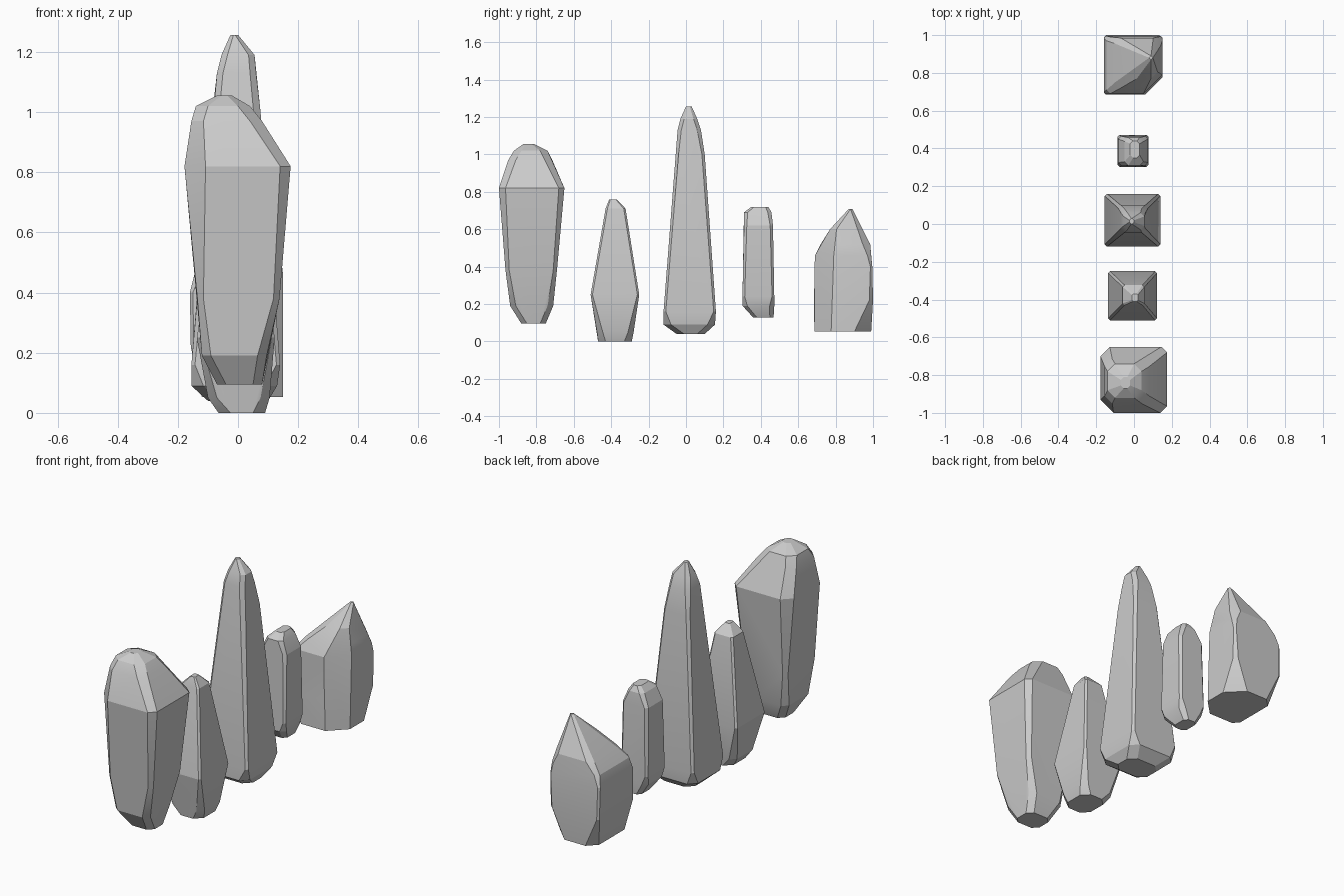
import bpy, bmesh, math


def ring(z, x0, x1, y0, y1, cut):
    """Rectangle at height z with chamfered corners (cut: one value or per corner)."""
    a, b, c, d = cut if isinstance(cut, tuple) else (cut,) * 4
    return [(x0 + a, y0, z), (x1 - b, y0, z), (x1, y0 + b, z), (x1, y1 - c, z),
            (x1 - c, y1, z), (x0 + d, y1, z), (x0, y1 - d, z), (x0, y0 + a, z)]


def crystal(name, layers):
    """Faceted crystal: convex hull around stacked chamfered rings."""
    bm = bmesh.new()
    for layer in layers:
        for p in ring(*layer):
            bm.verts.new(p)
    bmesh.ops.remove_doubles(bm, verts=bm.verts, dist=0.002)
    res = bmesh.ops.convex_hull(bm, input=bm.verts)
    loose = [v for v in bm.verts if not v.link_faces]
    bmesh.ops.delete(bm, geom=loose, context='VERTS')
    bmesh.ops.dissolve_limit(bm, angle_limit=math.radians(4),
                             verts=bm.verts, edges=bm.edges)
    bmesh.ops.recalc_face_normals(bm, faces=bm.faces)
    me = bpy.data.meshes.new(name)
    bm.to_mesh(me)
    bm.free()
    ob = bpy.data.objects.new(name, me)
    bpy.context.collection.objects.link(ob)
    bpy.ops.object.select_all(action='DESELECT')
    ob.select_set(True)
    bpy.context.view_layer.objects.active = ob
    bpy.ops.object.shade_smooth_by_angle(angle=math.radians(18))


# layers: z, x0, x1, y0, y1, corner cut
# Broad rounded crystal at the front
crystal("broad_crystal", [
    (.095, -.07, .08, -.88, -.75, .03),
    (.19, -.12, .095, -.94, -.71, .03),
    (.38, -.135, .138, -.965, -.69, .02),
    (.82, -.178, .175, -1.0, -.65, (.07, .035, .03, .05)),
    (.97, -.155, .08, -.95, -.715, .04),
    (1.02, -.14, .04, -.92, -.74, .04),
    (1.055, -.07, -.02, -.87, -.81, .015)])

# Slender tapered crystal
crystal("slender_crystal", [
    (0, -.065, .09, -.47, -.29, .04),
    (.05, -.1, .105, -.475, -.28, .03),
    (.25, -.137, .122, -.51, -.25, .01),
    (.71, -.06, .055, -.43, -.323, .01),
    (.76, -.01, .02, -.41, -.37, .006)])

# Tall central crystal
crystal("tall_crystal", [
    (.04, -.1, .1, -.05, .1, .04),
    (.09, -.155, .13, -.12, .155, .04),
    (.16, -.155, .14, -.12, .16, .012),
    (1.0, -.085, .075, -.055, .1, .015),
    (1.13, -.07, .06, -.045, .08, .02),
    (1.19, -.055, .055, -.03, .06, .02),
    (1.257, -.025, 0, 0, .03, .01)])

# Small column crystal
crystal("small_crystal", [
    (.127, -.04, .04, .36, .468, .02),
    (.19, -.08, .07, .303, .472, .025),
    (.24, -.088, .078, .302, .472, .012),
    (.62, -.083, .075, .31, .465, .015),
    (.69, -.05, .05, .31, .457, .02),
    (.72, -.02, .03, .35, .44, .015)])

# Pointed crystal at the back, tip leaning to one side
crystal("pointed_crystal", [
    (.052, -.12, .15, .686, .99, (.03, .09, .09, .05)),
    (.22, -.157, .15, .685, 1.0, (.01, .1, .02, .01)),
    (.40, -.16, .15, .687, .996, (.01, .1, .01, .01)),
    (.46, -.145, .15, .69, .99, (.02, .1, .02, .02)),
    (.52, -.1, .142, .72, .985, (.03, .09, .04, .03)),
    (.60, -.02, .125, .77, .945, .035),
    (.708, .08, .1, .87, .89, .01)])
